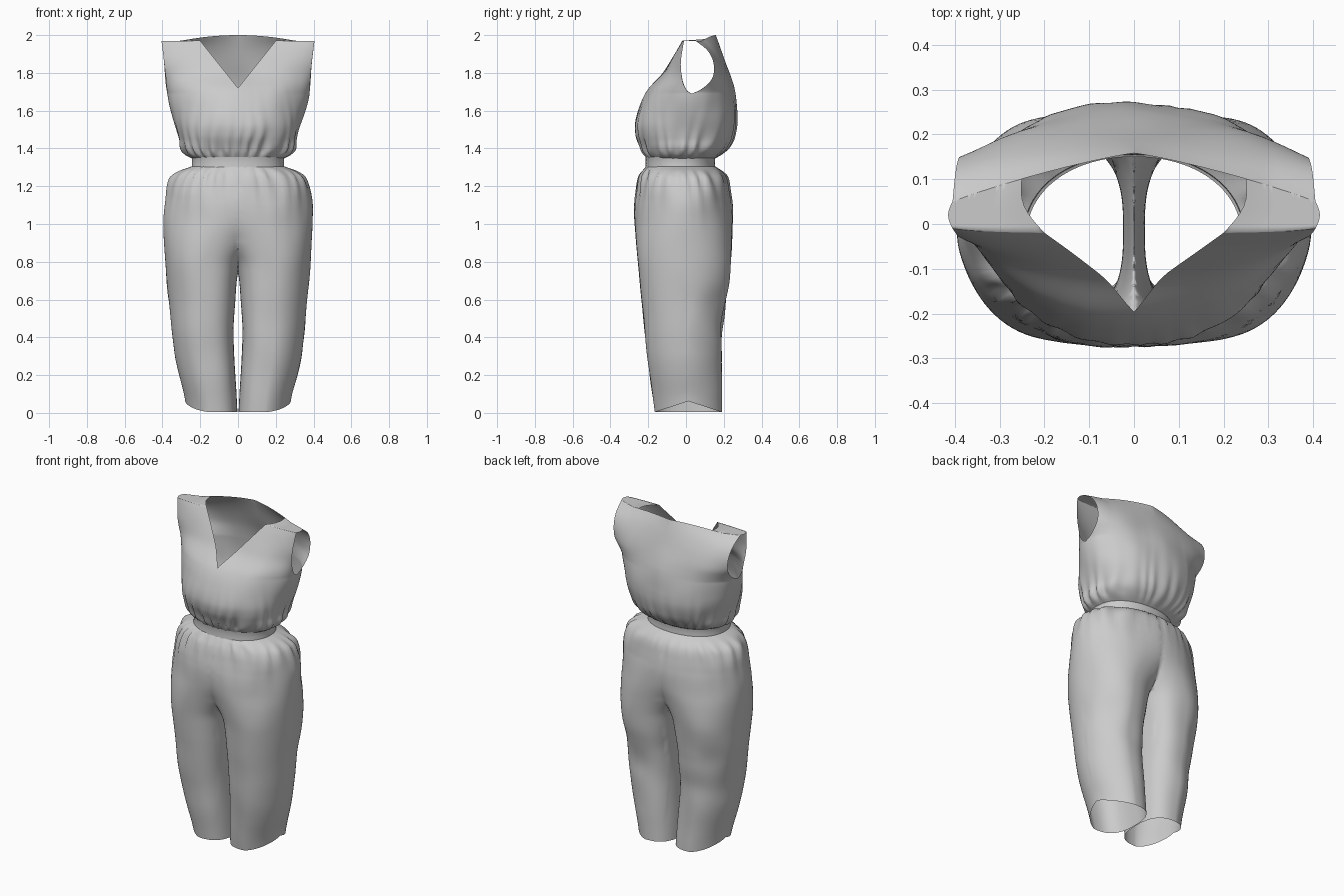
import bpy, bmesh, math
from mathutils import noise, Vector

if "Cube" in bpy.data.objects:
    bpy.data.objects.remove(bpy.data.objects["Cube"])


def curve(pts, z):
    """Smooth (Hermite) lookup through (z, value) points."""
    n = len(pts)
    if z <= pts[0][0]:
        return pts[0][1]
    if z >= pts[-1][0]:
        return pts[-1][1]
    i = max(k for k in range(n - 1) if pts[k][0] <= z)

    def slope(k):
        a, b = pts[max(k - 1, 0)], pts[min(k + 1, n - 1)]
        return (b[1] - a[1]) / (b[0] - a[0])
    (z0, v0), (z1, v1) = pts[i], pts[i + 1]
    h = z1 - z0
    t = (z - z0) / h
    return ((2*t**3 - 3*t*t + 1) * v0 + (t**3 - 2*t*t + t) * h * slope(i)
            + (3*t*t - 2*t**3) * v1 + (t**3 - t*t) * h * slope(i + 1))


def spow(v, p):
    return math.copysign(abs(v) ** p, v)


def add_grid(bm, rows, closed=False):
    """Skin a list of point rows with quads."""
    vs = [[bm.verts.new(p) for p in r] for r in rows]
    n = len(rows[0])
    for a, b in zip(vs, vs[1:]):
        for i in range(n if closed else n - 1):
            j = (i + 1) % n
            bm.faces.new((a[i], a[j], b[j], b[i]))


def finish(bm, name, wrinkle=None):
    bmesh.ops.remove_doubles(bm, verts=bm.verts, dist=0.0008)
    bmesh.ops.recalc_face_normals(bm, faces=bm.faces)
    bm.normal_update()
    if wrinkle:
        moves = [(v, Vector((v.normal.x, v.normal.y, 0)) * wrinkle(v.co)) for v in bm.verts]
        for v, m in moves:
            v.co += m
    me = bpy.data.meshes.new(name)
    bm.to_mesh(me)
    bm.free()
    ob = bpy.data.objects.new(name, me)
    bpy.context.collection.objects.link(ob)
    for f in me.polygons:
        f.use_smooth = True
    return ob


def gathers(co, count):
    """Uneven pleats running round the waist."""
    ang = math.atan2(co.y + 0.02, co.x)
    wob = noise.noise(Vector((co.x * 7, co.y * 7, co.z * 2)))
    return math.sin(count * ang + 5 * wob) * (0.7 + 0.6 * wob)


# ---- bodice profiles: width, front, back, side seam, armhole, squareness
B_W = [(1.345, .24), (1.365, .275), (1.40, .30), (1.45, .31), (1.56, .345), (1.66, .37),
       (1.75, .383), (1.87, .393), (1.97, .405)]
B_F = [(1.345, -.205), (1.37, -.22), (1.41, -.238), (1.47, -.266), (1.53, -.272), (1.62, -.245),
       (1.71, -.2), (1.79, -.13), (1.84, -.098), (1.97, -.02)]
B_B = [(1.345, .15), (1.37, .19), (1.41, .235), (1.46, .262), (1.55, .273), (1.72, .25),
       (1.85, .206), (1.97, .158)]
B_C = [(1.345, -.03), (1.45, 0), (1.58, .03), (1.97, .03)]
ARM_F = [(0, .03), (.06, .005), (.25, -.02), (.55, -.03), (.85, -.018), (1, -.01)]
ARM_B = [(0, .03), (.06, .07), (.15, .105), (.3, .14), (.5, .15), (.7, .135), (.85, .105), (1, .05)]
P_F = [(1.345, .95), (1.5, .97), (1.72, 1), (1.85, .95), (1.97, .5)]
P_B = [(1.345, .95), (1.5, .95), (1.72, .95), (1.85, 1), (1.97, 1.7)]
ARM_Z, TOP_Z, V_Z = 1.69, 1.97, 1.72


def bodice_point(z, u, face, xin):
    """u runs from the centre or neckline (0) to the side seam or armhole (1)."""
    w, yc = curve(B_W, z), curve(B_C, z)
    d = abs(curve(B_F if face < 0 else B_B, z) - yc)
    p = curve(P_F if face < 0 else P_B, z)
    r = 0
    if z > ARM_Z:
        arm = curve(ARM_F if face < 0 else ARM_B, (z - ARM_Z) / (TOP_Z - ARM_Z))
        r = min(.95, max(0, (arm - yc) * face / d))
    ce = (1 - r ** (2 / p)) ** (p / 2)
    te = math.asin(r ** (1 / p))
    ts = math.acos(min(1, (xin / w * ce) ** (1 / p)))
    t = ts + (te - ts) * u
    x = w * max(0, math.cos(t)) ** p / ce if t < math.pi / 2 - 1e-6 else 0
    y = yc + face * d * max(0, math.sin(t)) ** p
    if face > 0:  # raised back neck
        z += .03 * max(0, 1 - (x / .3) ** 2) * max(0, (z - 1.75) / .22)
    return Vector((x, y, z))


N = 36
zs = [1.345 + (ARM_Z - 1.345) * i / 36 for i in range(36)]
zs += [ARM_Z + (TOP_Z - ARM_Z) * (1 - math.cos(math.pi * i / 28)) / 2 for i in range(29)]
bm = bmesh.new()
for s in (1, -1):
    def flip(p):
        return (p.x * s, p.y, p.z)
    for face in (-1, 1):
        rows = []
        for z in zs:
            xin = max(0, (z - V_Z) * .8) if face < 0 else 0
            rows.append([flip(bodice_point(z, i / N, face, xin)) for i in range(N + 1)])
        add_grid(bm, rows)
    # shoulder strap joining front to back
    rows = []
    for j in range(9):
        v = j / 8
        row = []
        for i in range(N + 1):
            u = i / N
            q = bodice_point(TOP_Z, u, -1, .2).lerp(bodice_point(TOP_Z, u, 1, .25), v)
            q.x += .02 * math.sin(math.pi * v) * (1 - u) + .01 * math.sin(math.pi * v) * u
            row.append(flip(q))
        rows.append(row)
    add_grid(bm, rows)


def bodice_wrinkle(co):
    fade = min(1, max(0, (co.z - 1.345) / .04)) * min(1, max(0, (1.93 - co.z) / .15))
    soft = noise.noise(Vector((co.x * 6, co.y * 6, co.z * 5)))
    return fade * (.014 * math.exp(-(co.z - 1.38) / .09) * gathers(co, 24) + .01 * soft)


finish(bm, "bodice", bodice_wrinkle)

# ---- waistband
bm = bmesh.new()
rows = []
for z, k in [(1.285, 1.0), (1.295, .995), (1.32, .985), (1.345, .99), (1.355, 1.0)]:
    rows.append([(.247 * k * spow(math.cos(a), .93), -.03 + .186 * k * spow(math.sin(a), .93), z)
                 for a in (2 * math.pi * i / 96 for i in range(96))])
add_grid(bm, rows, True)
finish(bm, "waistband")

# ---- trouser profiles: outer edge, inner edge (negative = merged), front, back, squareness
T_O = [(0, .28), (.05, .287), (.3, .335), (.6, .367), (.8, .385), (1.0, .395), (1.15, .383),
       (1.24, .355), (1.28, .31), (1.305, .245)]
T_I = [(0, .003), (.1, .008), (.4, .024), (.6, .014), (.74, 0), (.82, -.03), (.92, -.13),
       (1.02, -.28), (1.12, -.385), (1.15, -.383), (1.24, -.355), (1.28, -.31), (1.305, -.245)]
T_F = [(0, -.165), (.3, -.205), (.65, -.24), (.92, -.265), (1.1, -.273), (1.2, -.26),
       (1.25, -.245), (1.28, -.228), (1.305, -.212)]
T_B = [(0, .19), (.41, .188), (.55, .202), (.7, .228), (.86, .242), (1.08, .246), (1.2, .23),
       (1.25, .215), (1.28, .19), (1.305, .155)]
P_OUT = [(0, 1.2), (.3, 1.05), (.8, 1.0), (1.305, .95)]
P_IN = [(0, .75), (.7, .75), (1.0, .95), (1.305, .95)]

M, R = 96, 76
bm = bmesh.new()
for s in (1, -1):
    rows = []
    for j in range(R + 1):
        t = j / R
        zr = 1.305 * (1 - (1 - t) ** 1.35)
        o, n = curve(T_O, zr), curve(T_I, zr)
        f, b = curve(T_F, zr), curve(T_B, zr)
        row = []
        for i in range(M):
            a = 2 * math.pi * i / M
            c, sn = math.cos(a), math.sin(a)
            p = curve(P_OUT if c > 0 else P_IN, zr)
            x = (o + n) / 2 + (o - n) / 2 * spow(c, p)
            y = (f + b) / 2 + (b - f) / 2 * spow(sn, p)
            # hem rises towards the side seam
            hem = .004 + (.058 * (1 - abs(sn) ** p) if c > 0 else 0)
            row.append((s * x, y, zr + hem * max(0, 1 - zr / .3)))
        rows.append(row)
    half = bmesh.new()
    add_grid(half, rows, True)
    bmesh.ops.bisect_plane(half, geom=half.verts[:] + half.edges[:] + half.faces[:], dist=1e-5,
                           plane_co=(0, 0, 0), plane_no=(-s, 0, 0), clear_outer=True)
    tmp = bpy.data.meshes.new("half")
    half.to_mesh(tmp)
    half.free()
    bm.from_mesh(tmp)
    bpy.data.meshes.remove(tmp)


def trouser_wrinkle(co):
    top = min(1, max(0, (1.305 - co.z) / .04))
    low = min(1, co.z / .15)
    pleat = .014 * math.exp(-(1.26 - co.z) / .08) if co.z < 1.26 else .014
    # soft folds, strongest behind the knees and at the hips
    soft = noise.noise(Vector((co.x * 5, co.y * 5, co.z * 5 + 3)))
    amp = .004 + (.014 * math.exp(-((co.z - .5) / .2) ** 2) if co.y > 0 else 0)
    amp += .012 * math.exp(-((co.z - 1.15) / .12) ** 2) * min(1, abs(co.x) / .3)
    if abs(co.x) < .04 and co.z < .9:
        amp *= .3
    return top * (pleat * gathers(co, 26) + low * amp * soft)


finish(bm, "trousers", trouser_wrinkle)
